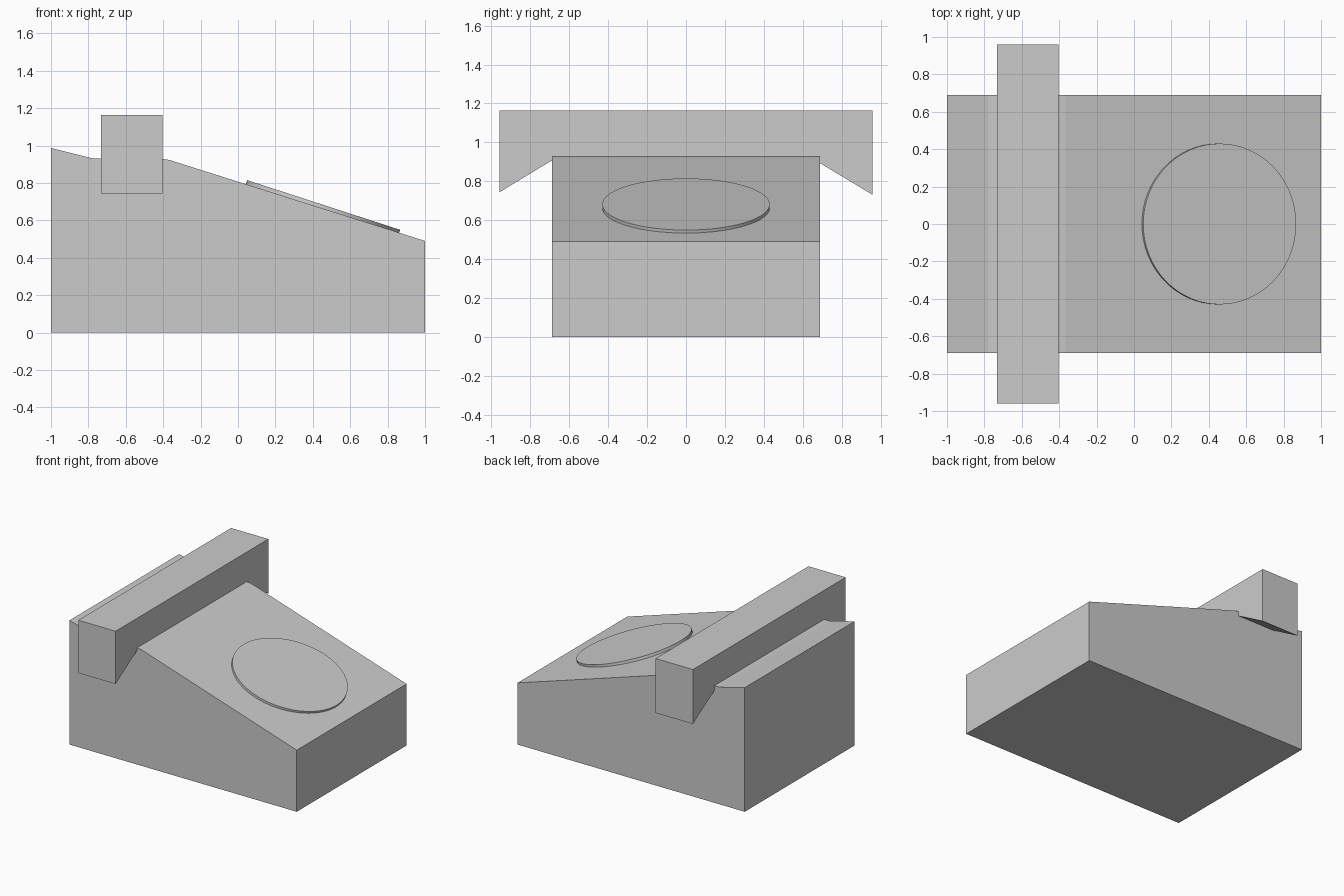
import bpy, bmesh, math
from mathutils import Matrix

if "Cube" in bpy.data.objects:
    bpy.data.objects.remove(bpy.data.objects["Cube"])


def prism(name, profile, to_3d, lo, hi):
    """Extrude a 2D profile between lo and hi along the remaining axis."""
    bm = bmesh.new()
    face = bm.faces.new([bm.verts.new(to_3d(p, lo)) for p in profile])
    new = bmesh.ops.extrude_face_region(bm, geom=[face])["geom"]
    for v in new:
        if isinstance(v, bmesh.types.BMVert):
            i = min(range(len(profile)), key=lambda k: (v.co - type(v.co)(to_3d(profile[k], lo))).length)
            v.co = to_3d(profile[i], hi)
    bmesh.ops.recalc_face_normals(bm, faces=bm.faces[:])
    return finish(name, bm)


def finish(name, bm):
    mesh = bpy.data.meshes.new(name)
    bm.to_mesh(mesh)
    bm.free()
    obj = bpy.data.objects.new(name, mesh)
    bpy.context.collection.objects.link(obj)
    return obj


# Sloped body, side profile in x/z with a flat seat for the handset
body_profile = [(-1, 0), (1, 0), (1, 0.49), (-0.367, 0.923),
                (-0.40, 0.928), (-0.78, 0.932), (-1, 0.987)]
prism("body", body_profile, lambda p, y: (p[0], y, p[1]), -0.69, 0.69)

# Handset bar, end profile in y/z with slanted ear and mouth pieces
handset_profile = [(-0.96, 0.743), (-0.66, 0.925), (0.645, 0.92),
                   (0.96, 0.73), (0.96, 1.163), (-0.96, 1.163)]
prism("handset", handset_profile, lambda p, x: (x, p[0], p[1]), -0.733, -0.405)

# Thin round dial lying on the slope
bm = bmesh.new()
bmesh.ops.create_cone(bm, cap_ends=True, segments=64, radius1=0.43, radius2=0.43, depth=0.04,
                      matrix=Matrix.Translation((0.452, 0, 0.663))
                      @ Matrix.Rotation(math.radians(18), 4, 'Y'))
dial = finish("dial", bm)
bpy.context.view_layer.objects.active = dial
dial.select_set(True)
bpy.ops.object.shade_smooth_by_angle(angle=math.radians(30))
